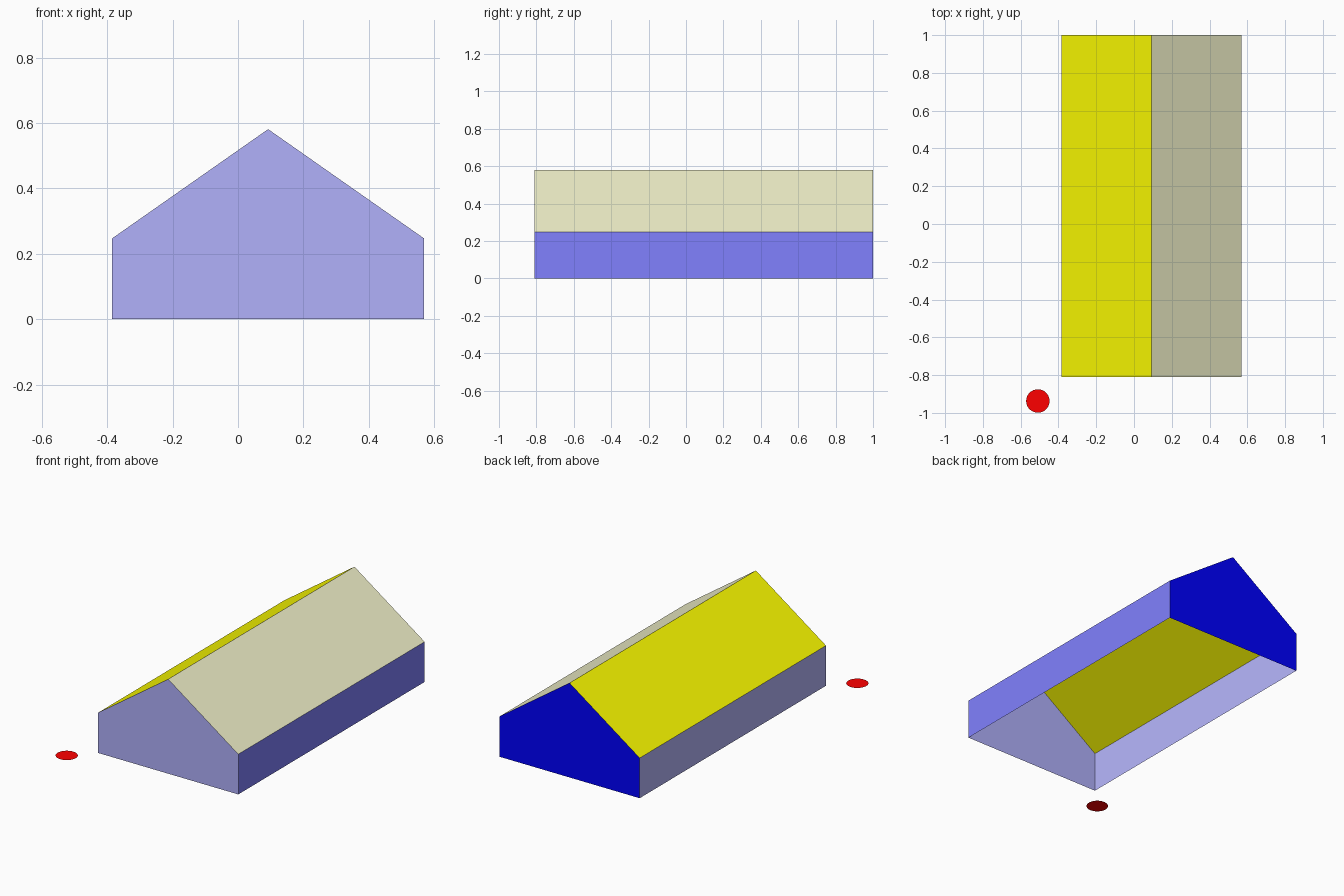
import bpy
import bmesh

if "Cube" in bpy.data.objects:
    bpy.data.objects.remove(bpy.data.objects["Cube"])

X0, X1 = -0.385, 0.569        # side walls
XR = (X0 + X1) / 2            # ridge
Y0, Y1 = -0.81, 1.0           # gable ends
EAVE, RIDGE = 0.247, 0.581


def finish(name, bm, color):
    mesh = bpy.data.meshes.new(name)
    bm.to_mesh(mesh)
    bm.free()
    obj = bpy.data.objects.new(name, mesh)
    bpy.context.collection.objects.link(obj)
    mat = bpy.data.materials.new(name + "_paint")
    mat.diffuse_color = (*color, 1.0)
    mat.use_nodes = True
    mat.node_tree.nodes["Principled BSDF"].inputs["Base Color"].default_value = mat.diffuse_color
    mesh.materials.append(mat)
    return obj


def panel(name, points, color):
    bm = bmesh.new()
    bm.faces.new([bm.verts.new(p) for p in points])
    return finish(name, bm, color)


def long_panel(name, a, b, color):
    """Sheet running the length of the house between two (x, z) points."""
    return panel(name, [(a[0], Y0, a[1]), (a[0], Y1, a[1]),
                        (b[0], Y1, b[1]), (b[0], Y0, b[1])], color)


# House cross-section, anticlockwise seen from the front
section = [(X0, 0), (X1, 0), (X1, EAVE), (XR, RIDGE), (X0, EAVE)]

# Gable ends
panel("front_gable", [(x, Y0, z) for x, z in section], (0.44, 0.44, 0.97))
panel("back_gable", [(x, Y1, z) for x, z in reversed(section)], (0.0, 0.0, 1.0))

# Side walls and roof slopes; the underside stays open
names = ["right_wall", "right_roof", "left_roof", "left_wall"]
colors = [(0.22, 0.22, 1.0), (0.9, 0.9, 0.6), (1.0, 1.0, 0.0), (0.48, 0.48, 1.0)]
ring = section[1:] + section[:1]
for name, a, b, color in zip(names, ring, ring[1:], colors):
    long_panel(name, a, b, color)

# Flat round marker on the ground by the front left corner
bm = bmesh.new()
bmesh.ops.create_circle(bm, cap_ends=True, segments=32, radius=0.062)
bmesh.ops.translate(bm, verts=bm.verts, vec=(-0.509, -0.937, 0))
for face in bm.faces:
    face.normal_update()
    if face.normal.z < 0:
        face.normal_flip()
finish("ground_disc", bm, (1.0, 0.0, 0.0))
